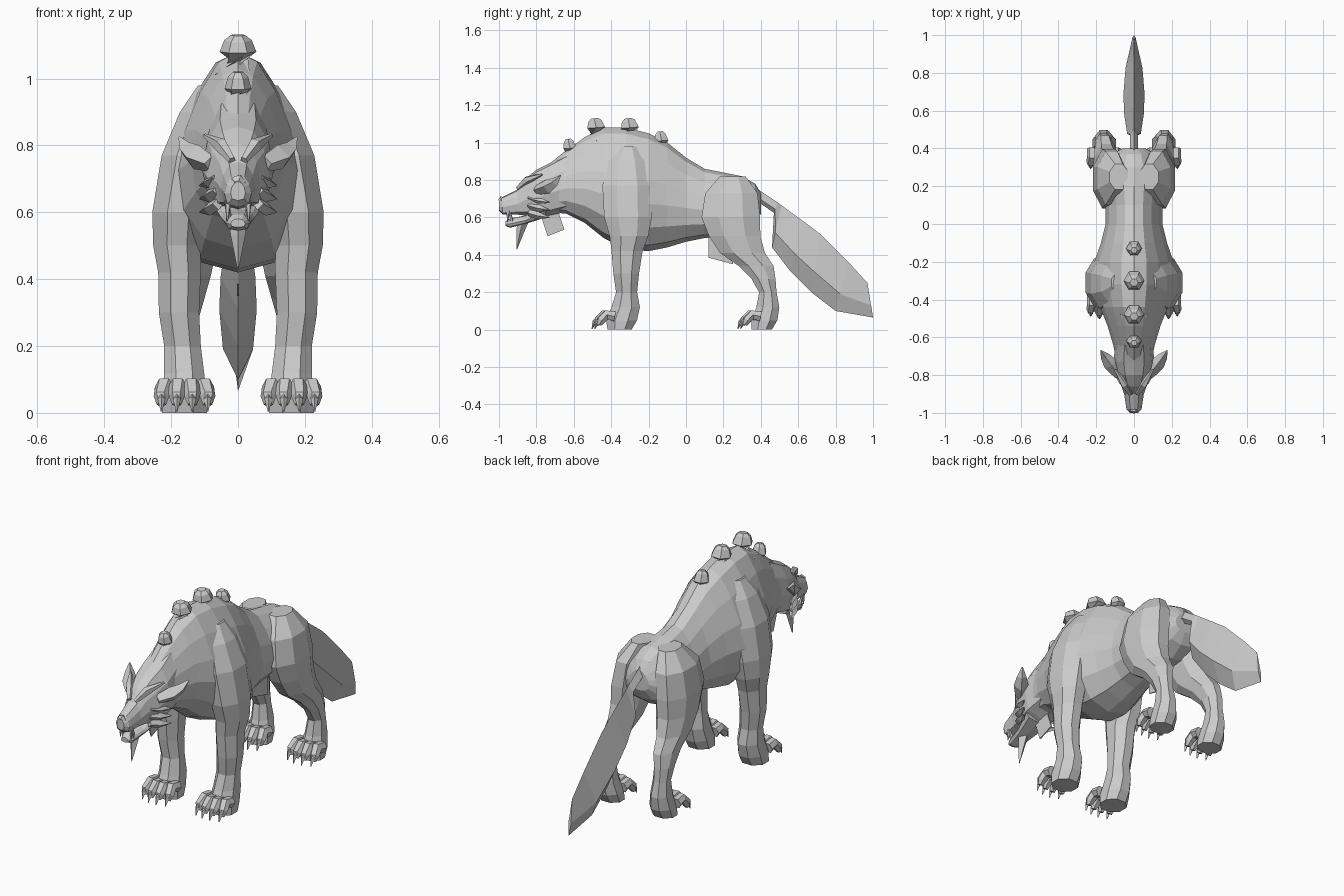
import bpy, bmesh, math
from mathutils import Vector

default = bpy.data.objects.get("Cube")
if default:
    bpy.data.objects.remove(default, do_unlink=True)

GREY = (0.6, 0.6, 0.6, 1.0)
fur = bpy.data.materials.new("fur_grey")
fur.use_nodes = True
fur.diffuse_color = GREY
shader = next(n for n in fur.node_tree.nodes if n.type == 'BSDF_PRINCIPLED')
shader.inputs["Base Color"].default_value = GREY
shader.inputs["Roughness"].default_value = 0.8


def skin(name, rings, mirror=False):
    """Join matching rings of points into one closed, flat-shaded object."""
    bm = bmesh.new()
    loops = [[bm.verts.new(p) for p in ring] for ring in rings]
    for a, b in zip(loops, loops[1:]):
        for i in range(len(a)):
            j = (i + 1) % len(a)
            bm.faces.new((a[i], a[j], b[j], b[i]))
    bm.faces.new(loops[0])
    bm.faces.new(loops[-1])
    bmesh.ops.recalc_face_normals(bm, faces=bm.faces)
    return finish(name, bm, mirror)


def finish(name, bm, mirror):
    mesh = bpy.data.meshes.new(name)
    bm.to_mesh(mesh)
    bm.free()
    mesh.materials.append(fur)
    obj = bpy.data.objects.new(name, mesh)
    bpy.context.collection.objects.link(obj)
    if mirror:
        obj.modifiers.new("Mirror", 'MIRROR').use_mirror_merge = False
    return obj


def trunk(name, rows, outline):
    """Rows of (y, bottom, top, half width) carrying a mirrored half outline."""
    full = outline + [(-u, v) for u, v in reversed(outline[1:-1])]
    return skin(name, [[(u * w, y, lo + v * (hi - lo)) for u, v in full]
                       for y, lo, hi, w in rows])


def limb(name, rows, sides=8):
    """Rows of (z, front, back, inner, outer) joined as a mirrored leg."""
    rings = []
    for z, front, back, inner, outer in rows:
        ring = []
        for i in range(sides):
            a = math.tau * (i + 0.5) / sides
            ring.append(((inner + outer) / 2 + (outer - inner) / 2 * math.cos(a) * 1.06,
                         (front + back) / 2 + (back - front) / 2 * math.sin(a) * 1.06, z))
        rings.append(ring)
    return skin(name, rings, True)


def tube(name, path, radii, sides=5, mirror=True):
    """Tapered tube along a path."""
    path = [Vector(p) for p in path]
    rings = []
    for i, (p, r) in enumerate(zip(path, radii)):
        along = path[min(i + 1, len(path) - 1)] - path[max(i - 1, 0)]
        turn = along.to_track_quat('Z', 'Y')
        rings.append([p + turn @ Vector((r * math.cos(math.tau * k / sides),
                                         r * math.sin(math.tau * k / sides), 0))
                      for k in range(sides)])
    return skin(name, rings, mirror)


def plate(name, points, mirror=False):
    """Thin sheet of hanging fur."""
    bm = bmesh.new()
    bm.faces.new([bm.verts.new(p) for p in points])
    obj = finish(name, bm, mirror)
    mod = obj.modifiers.new("Thickness", 'SOLIDIFY')
    mod.thickness = 0.006
    mod.offset = 0
    return obj


# Torso and neck: narrow along the spine, fullest below the middle
body_outline = [(0, 1), (.32, .95), (.62, .8), (.88, .6), (1, .4),
                (.9, .2), (.55, .05), (0, 0)]
trunk("body", [
    (-.74, .63, .88, .09), (-.64, .62, .96, .11), (-.54, .57, 1.03, .14),
    (-.44, .49, 1.08, .18), (-.32, .43, 1.08, .21), (-.2, .42, 1.05, .21),
    (-.1, .44, 1.0, .175), (0, .47, .92, .15), (.1, .49, .86, .15),
    (.2, .5, .84, .165), (.3, .51, .82, .16), (.37, .56, .78, .12),
    (.4, .62, .73, .06)], body_outline)

# Head, upper muzzle and lower jaw
head_outline = [(0, 1), (.5, .95), (.85, .72), (1, .42), (.8, .1), (0, 0)]
trunk("head", [
    (-1.0, .635, .69, .022), (-.98, .615, .71, .04), (-.9, .615, .75, .052),
    (-.86, .61, .805, .066), (-.8, .6, .855, .094), (-.73, .61, .89, .108),
    (-.64, .63, .94, .1)], head_outline)
trunk("lower_jaw", [
    (-.965, .555, .58, .022), (-.94, .545, .595, .034),
    (-.86, .565, .61, .05), (-.75, .6, .67, .08)], head_outline)
tube("nose", [(0, -.97, .69), (0, -.988, .69), (0, -.998, .685)],
     (.018, .024, .012), mirror=False)

# Brows, ears, fangs and cheek tufts
tube("brow", [(.018, -.9, .755), (.05, -.85, .8), (.1, -.77, .83)], (.012, .022, .006))
tube("ear", [(.08, -.8, .745), (.125, -.74, .765), (.155, -.7, .79), (.176, -.67, .825)],
     (.025, .038, .024, .003), 4)
tube("upper_fang", [(.03, -.95, .635), (.032, -.955, .575)], (.012, .002))
tube("lower_fang", [(.026, -.93, .575), (.034, -.945, .645)], (.011, .002))
for i in range(3):
    z = .6 + i * .04
    tube("cheek_tuft", [(.06, -.84, z + .025), (.085, -.79, z + .01),
                        (.115, -.73, z)], (.018, .02, .002), 4)

# Beard and sheets of hanging fur along the centre line
tube("beard", [(0, -.87, .585), (0, -.885, .53), (0, -.905, .43)],
     (.03, .022, .002), 4, False)
plate("throat_fur", [(0, -.78, .62), (0, -.74, .5), (0, -.65, .535), (0, -.7, .68)])
plate("belly_fur", [(0, .12, .52), (0, .12, .385), (0, .25, .35), (0, .25, .52)])

# Knobs along the spine
for y, top, size in ((-.62, 1.02, .04), (-.48, 1.13, .055),
                     (-.3, 1.13, .055), (-.13, 1.06, .042)):
    tube("spine_knob", [(0, y, top - .12), (0, y, top - .05),
                        (0, y - .008, top - .015), (0, y - .01, top)],
         (size * 1.3, size, size * .75, size * .4), 6, False)

# Legs
limb("front_leg", [
    (.98, -.36, -.26, .05, .12), (.9, -.42, -.21, .05, .175),
    (.77, -.45, -.18, .07, .23), (.6, -.44, -.18, .1, .258),
    (.5, -.41, -.2, .11, .255), (.42, -.4, -.23, .11, .24),
    (.3, -.39, -.25, .115, .238), (.2, -.375, -.26, .11, .222),
    (.12, -.4, -.245, .1, .222), (.05, -.43, -.26, .092, .228),
    (0, -.42, -.29, .092, .228)])
limb("hind_leg", [
    (.82, .18, .32, .03, .13), (.73, .1, .385, .04, .195),
    (.6, .08, .4, .05, .218), (.5, .12, .4, .06, .218),
    (.41, .18, .425, .08, .212), (.34, .28, .47, .1, .208),
    (.27, .35, .48, .12, .208), (.2, .39, .485, .122, .205),
    (.12, .375, .5, .11, .21), (.05, .35, .49, .095, .22),
    (0, .35, .46, .095, .22)])

# Toes with claws
for name, heel in (("front", -.38), ("hind", .4)):
    for i in range(4):
        x = .1 + i * .04
        reach = heel - (.015 if i in (1, 2) else 0)
        spread = x + (i - 1.5) * .006
        tube(name + "_toe", [(x, reach, .07), (x, reach - .045, .08),
                             (spread, reach - .075, .05), (spread, reach - .085, .025)],
             (.03, .028, .024, .014), 6)
        tube(name + "_claw", [(spread, reach - .07, .055), (spread, reach - .095, .042),
                              (spread, reach - .108, .004)], (.014, .012, .002), 4)

# Tail: thin root opening into a broad blade
tail_rings = []
for top_y, top_z, low_y, low_z, w in (
        (.34, .78, .36, .7, .022), (.49, .68, .47, .625, .02),
        (.51, .665, .46, .44, .036), (.62, .585, .56, .31, .052),
        (.72, .51, .67, .2, .056), (.87, .36, .8, .1, .045),
        (.97, .25, 1.0, .065, .008)):
    mid = Vector((0, top_y, top_z)).lerp(Vector((0, low_y, low_z)), .65)
    tail_rings.append([(0, top_y, top_z), (w, mid.y, mid.z),
                       (0, low_y, low_z), (-w, mid.y, mid.z)])
skin("tail", tail_rings)
